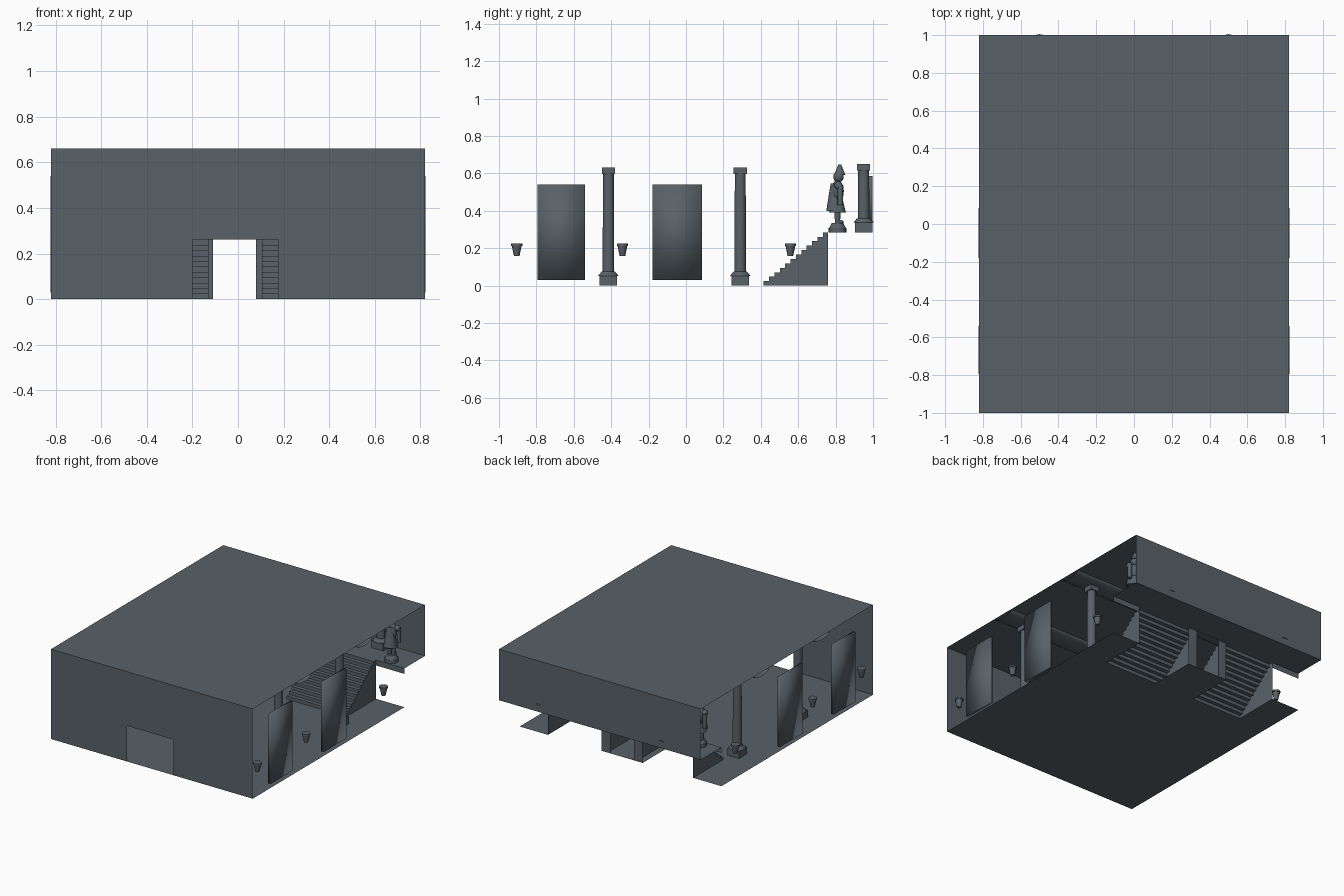
import bpy, bmesh, math
from mathutils import Matrix, Vector

if "Cube" in bpy.data.objects:
    bpy.data.objects.remove(bpy.data.objects["Cube"])

stone = bpy.data.materials.new("slate_grey")
stone.use_nodes = True
colour = (0.10, 0.122, 0.138, 1)
stone.diffuse_color = colour
stone.node_tree.nodes["Principled BSDF"].inputs["Base Color"].default_value = colour

W, H, LAND = 0.82, 0.66, 0.285        # half width, ceiling, landing height
STAIR_Y, LAND_Y = 0.415, 0.76


def finish(name, bm, smooth=None):
    mesh = bpy.data.meshes.new(name)
    bm.to_mesh(mesh)
    bm.free()
    mesh.materials.append(stone)
    ob = bpy.data.objects.new(name, mesh)
    bpy.context.collection.objects.link(ob)
    if smooth:
        bpy.ops.object.select_all(action='DESELECT')
        bpy.context.view_layer.objects.active = ob
        ob.select_set(True)
        bpy.ops.object.shade_smooth_by_angle(angle=math.radians(smooth))
    return ob


def face(bm, *pts):
    return bm.faces.new([bm.verts.new(p) for p in pts])


def level(bm, x0, x1, y0, y1, z):
    face(bm, (x0, y0, z), (x1, y0, z), (x1, y1, z), (x0, y1, z))


def upright(bm, x0, x1, z0, z1, y):
    face(bm, (x0, y, z0), (x1, y, z0), (x1, y, z1), (x0, y, z1))


def box(bm, centre, size):
    m = Matrix.Translation(centre) @ Matrix.Diagonal((*size, 1))
    bmesh.ops.create_cube(bm, size=1, matrix=m)


def cone(bm, x, y, z0, z1, r0, r1, n=16):
    m = Matrix.Translation((x, y, (z0 + z1) / 2))
    bmesh.ops.create_cone(bm, cap_ends=True, segments=n, radius1=r0,
                          radius2=r1, depth=z1 - z0, matrix=m)


def ball(bm, centre, size):
    m = Matrix.Translation(centre) @ Matrix.Diagonal((*size, 1))
    bmesh.ops.create_uvsphere(bm, u_segments=12, v_segments=8, radius=1, matrix=m)


# Floor, with openings under the two stairs
bm = bmesh.new()
level(bm, -W, W, -1, STAIR_Y, 0)
for x0, x1 in ((-W, -0.59), (-0.18, 0.156), (0.59, W)):
    level(bm, x0, x1, STAIR_Y, LAND_Y, 0)
finish("floor", bm)

# Ceiling
bm = bmesh.new()
level(bm, -W, W, -1, 1, H)
finish("ceiling", bm)

# Front wall around the doorway
bm = bmesh.new()
upright(bm, -W, -0.2, 0, H, -1)
upright(bm, 0.175, W, 0, H, -1)
upright(bm, -0.2, 0.175, 0.262, H, -1)
finish("front_wall", bm)

# Back wall above the landing
bm = bmesh.new()
upright(bm, -W, W, LAND, H, 1)
finish("back_wall", bm)

# Landing with a lip beside each stair
bm = bmesh.new()
level(bm, -W, W, LAND_Y, 1, LAND)
for x0, x1 in ((-W, -0.59), (0.59, W)):
    upright(bm, x0, x1, 0.245, LAND, LAND_Y)
finish("landing", bm)

# Passage end panels between the stairs
bm = bmesh.new()
upright(bm, -0.18, -0.11, 0, LAND, LAND_Y)
upright(bm, 0.08, 0.156, 0, LAND, LAND_Y)
finish("passage_frame", bm)


# Hollow stairs with stepped sides
def stairs(name, x0, x1, steps=12):
    bm = bmesh.new()
    run, rise = (LAND_Y - STAIR_Y) / steps, LAND / steps
    for i in range(steps):
        y, z = STAIR_Y + i * run, i * rise
        upright(bm, x0, x1, z, z + rise, y)
        level(bm, x0, x1, y, y + run, z + rise)
        for x in (x0, x1):
            face(bm, (x, y, 0), (x, y + run, 0),
                 (x, y + run, z + rise), (x, y, z + rise))
    bmesh.ops.remove_doubles(bm, verts=bm.verts, dist=1e-5)
    bmesh.ops.dissolve_limit(bm, angle_limit=0.01, verts=bm.verts, edges=bm.edges)
    finish(name, bm)


stairs("stairs_right", -0.59, -0.13)
stairs("stairs_left", 0.105, 0.59)

# Shallow rounded ribs under the ceiling
for i, y in enumerate((-0.405, 0.295)):
    bm = bmesh.new()
    arc = [(y - 0.085 * math.cos(math.pi * k / 12),
            H - 0.003 - 0.026 * math.sin(math.pi * k / 12)) for k in range(13)]
    rows = [[bm.verts.new((x, *p)) for p in arc] for x in (-W, W)]
    for k in range(12):
        bm.faces.new((rows[0][k], rows[0][k + 1], rows[1][k + 1], rows[1][k]))
    finish(f"ceiling_rib_{i + 1}", bm, 40)


# Columns: square plinth, round shaft, square cap
def column(name, x, y, z0, z1):
    bm = bmesh.new()
    box(bm, (x, y, z0 + 0.026), (0.094, 0.094, 0.052))
    cone(bm, x, y, z0 + 0.052, z0 + 0.075, 0.055, 0.036, 16)
    cone(bm, x, y, z0 + 0.07, z1 - 0.03, 0.031, 0.029, 20)
    box(bm, (x, y, z1 - 0.017), (0.07, 0.07, 0.034))
    finish(name, bm, 40)


# Wall panel, softly shaded like a bowed sheet
def panel(name, x, y0, y1):
    bm = bmesh.new()
    box(bm, (x, (y0 + y1) / 2, 0.285), (0.02, y1 - y0, 0.51))
    finish(name, bm, 100)


# Tapered wall lamp
def lamp(name, x, y):
    bm = bmesh.new()
    cone(bm, x, y, 0.158, 0.212, 0.015, 0.026, 10)
    cone(bm, x, y, 0.212, 0.224, 0.03, 0.03, 10)
    finish(name, bm, 40)


# Cloaked guard with a tall pointed helmet
def statue(name, x, y):
    bm = bmesh.new()
    cone(bm, x, y, LAND, 0.308, 0.048, 0.048, 16)
    cone(bm, x, y, 0.308, 0.335, 0.045, 0.03, 16)
    for s in (-1, 1):
        cone(bm, x + s * 0.016, y, 0.33, 0.41, 0.013, 0.018, 10)
        ball(bm, (x + s * 0.016, y + 0.01, 0.34), (0.014, 0.024, 0.012))
        ball(bm, (x + s * 0.045, y + 0.005, 0.535), (0.02, 0.022, 0.022))
        cone(bm, x + s * 0.05, y + 0.015, 0.43, 0.535, 0.014, 0.016, 10)
    cone(bm, x, y, 0.39, 0.46, 0.045, 0.028, 14)
    ball(bm, (x, y, 0.505), (0.042, 0.034, 0.06))
    cone(bm, x, y - 0.015, 0.40, 0.545, 0.045, 0.022, 14)
    ball(bm, (x, y + 0.005, 0.582), (0.026, 0.028, 0.03))
    cone(bm, x, y + 0.012, 0.592, 0.647, 0.03, 0.008, 12)
    finish(name, bm, 40)


for side, s in (("right", -1), ("left", 1)):
    column(f"front_column_{side}", s * 0.62, -0.415, 0, 0.632)
    column(f"rear_column_{side}", s * 0.62, 0.29, 0, 0.632)
    column(f"landing_column_{side}", s * 0.5, 0.95, LAND, 0.65)
    panel(f"front_panel_{side}", s * 0.812, -0.795, -0.54)
    panel(f"rear_panel_{side}", s * 0.812, -0.18, 0.085)
    for i, y in enumerate((-0.905, -0.34, 0.558)):
        lamp(f"wall_lamp_{side}_{i + 1}", s * 0.792, y)
    statue(f"statue_{side}", s * 0.68, 0.81)

# Panel on the back wall above the passage
bm = bmesh.new()
box(bm, (-0.0125, 0.988, 0.45), (0.3, 0.02, 0.27))
finish("back_panel", bm, 100)
